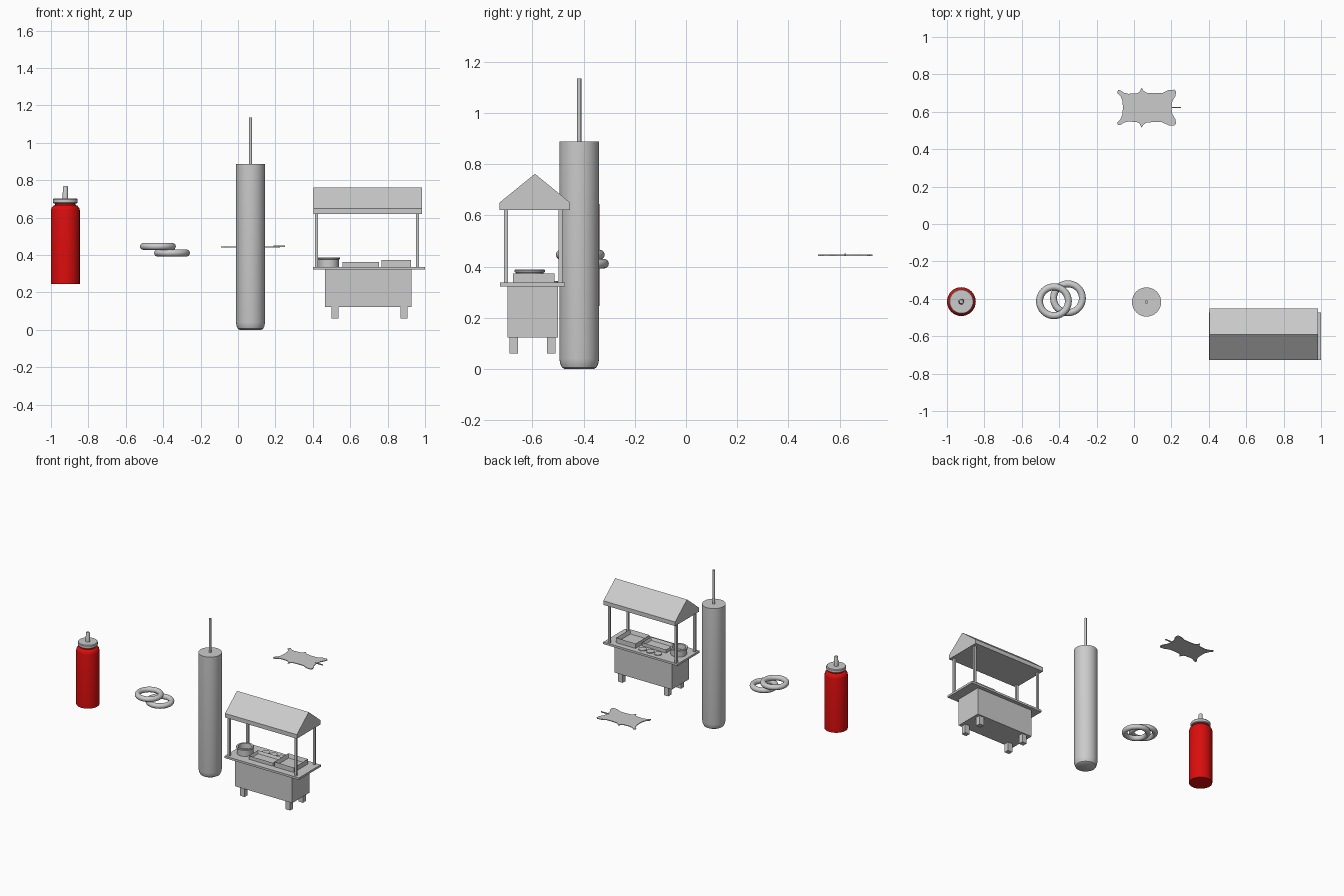
import bpy, bmesh, math
from mathutils import Matrix

cube = bpy.data.objects.get("Cube")
if cube:
    bpy.data.objects.remove(cube, do_unlink=True)


def material(name, colour):
    m = bpy.data.materials.new(name)
    m.use_nodes = True
    m.diffuse_color = colour
    m.node_tree.nodes["Principled BSDF"].inputs["Base Color"].default_value = colour
    return m


GREY = material("light grey", (0.6, 0.6, 0.6, 1))
RED = material("sauce red", (0.7, 0.004, 0.004, 1))


def finish(name, bm, mat=GREY, smooth=False):
    bmesh.ops.recalc_face_normals(bm, faces=bm.faces)
    mesh = bpy.data.meshes.new(name)
    bm.to_mesh(mesh)
    bm.free()
    mesh.materials.append(mat)
    ob = bpy.data.objects.new(name, mesh)
    bpy.context.collection.objects.link(ob)
    if smooth:
        bpy.ops.object.select_all(action='DESELECT')
        ob.select_set(True)
        bpy.context.view_layer.objects.active = ob
        bpy.ops.object.shade_smooth_by_angle(angle=math.radians(35))
    return ob


def box(name, x0, x1, y0, y1, z0, z1):
    bm = bmesh.new()
    size = Matrix.Diagonal((x1 - x0, y1 - y0, z1 - z0, 1))
    place = Matrix.Translation(((x0 + x1) / 2, (y0 + y1) / 2, (z0 + z1) / 2))
    bmesh.ops.create_cube(bm, size=1, matrix=place @ size)
    return finish(name, bm)


def lathe(name, x, y, profile, mat=GREY, steps=32):
    """Spin (radius, height) points around a vertical axis."""
    bm = bmesh.new()
    verts = [bm.verts.new((x + r, y, z)) for r, z in profile]
    edges = [bm.edges.new(pair) for pair in zip(verts, verts[1:])]
    bmesh.ops.spin(bm, geom=verts + edges, cent=(x, y, 0), axis=(0, 0, 1),
                   angle=math.tau, steps=steps)
    bmesh.ops.remove_doubles(bm, verts=bm.verts, dist=0.0002)
    return finish(name, bm, mat, True)


def prism(name, outline, offset):
    """Extrude a flat outline along an offset."""
    bm = bmesh.new()
    face = bm.faces.new([bm.verts.new(p) for p in outline])
    out = bmesh.ops.extrude_face_region(bm, geom=[face], use_keep_orig=True)
    moved = [v for v in out["geom"] if isinstance(v, bmesh.types.BMVert)]
    bmesh.ops.translate(bm, vec=offset, verts=moved)
    return finish(name, bm)


def tray(name, x0, x1, y0, y1, z0, z1, wall=0.012):
    """Open box: inset the top face and push it down."""
    ob = box(name, x0, x1, y0, y1, z0, z1)
    bm = bmesh.new()
    bm.from_mesh(ob.data)
    top = max(bm.faces, key=lambda f: f.calc_center_median().z)
    bmesh.ops.inset_region(bm, faces=[top], thickness=wall)
    bmesh.ops.translate(bm, vec=(0, 0, (z0 - z1) * 0.8), verts=top.verts)
    bm.to_mesh(ob.data)
    bm.free()


# Squeeze bottle
BX, BY = -0.923, -0.415
lathe("bottle_body", BX, BY, [(0, .246), (.077, .246), (.077, .64), (.074, .652),
      (.064, .664), (.055, .667), (.055, .678), (0, .678)], RED)
lathe("bottle_cap", BX, BY, [(0, .676), (.062, .676), (.066, .68), (.066, .697),
      (.062, .702), (.015, .702), (.013, .765), (.01, .77), (0, .77)])

# Pair of overlapping rings
for name, x, y, z in (("upper_ring", -.428, -.413, .446), ("lower_ring", -.353, -.397, .411)):
    loop = [(.077 + .0185 * math.cos(a), z + .0185 * math.sin(a))
            for a in (math.tau * i / 16 for i in range(17))]
    lathe(name, x, y, loop, steps=40)

# Hanging cylinder with rounded foot and rod
CX, CY = .067, -.417
lathe("cylinder_body", CX, CY, [(0, 0), (.058, 0), (.068, .006), (.074, .02),
      (.078, .04), (.078, .888), (0, .888)])
lathe("cylinder_rod", CX, CY, [(0, .88), (.008, .88), (.008, 1.135), (0, 1.135)], steps=12)

# Flat hide, mirrored across its spine
half = [(-.059, 0), (-.062, .036), (-.072, .062), (-.09, .08), (-.085, .094),
        (-.075, .094), (-.055, .08), (-.03, .074), (.012, .077), (.028, .082),
        (.041, .107), (.05, .092), (.066, .08), (.105, .077), (.15, .078),
        (.185, .094), (.215, .096), (.225, .087), (.222, .063), (.205, .035), (.2, 0)]
SPINE, HZ = .622, .441
outline = half + [(x, -y) for x, y in half[-2:0:-1]]
prism("hide", [(x, SPINE + y, HZ) for x, y in outline], (0, 0, .005))
box("hide_tail", .19, .25, SPINE - .003, SPINE + .003, .443, .45)

# Cart body, counter, legs and posts
box("cart_body", .464, .927, -.698, -.5, .123, .323)
box("counter", .4, 1.0, -.726, -.473, .322, .337)
for side, x0 in (("left", .868), ("right", .499)):
    for end, y0 in (("front", -.69), ("back", -.543)):
        box(f"{end}_{side}_leg", x0, x0 + .037, y0, y0 + .034, .06, .125)
for side, x0 in (("left", .953), ("right", .413)):
    for end, y0 in (("front", -.711), ("back", -.498)):
        box(f"{end}_{side}_post", x0, x0 + .016, y0, y0 + .016, .335, .625)

# Gabled roof
gable = [(-.728, .62), (-.453, .62), (-.453, .65), (-.59, .762), (-.728, .65)]
prism("roof", [(.405, y, z) for y, z in gable], (.58, 0, 0))

# Counter goods: pot, trays and discs
lathe("pot", .485, -.61, [(0, .337), (.054, .337), (.054, .376), (.059, .378),
      (.06, .385), (.057, .388), (.046, .387), (.044, .35), (0, .35)])
tray("long_tray", .56, .755, -.675, -.57, .337, .362)
tray("deep_tray", .766, .924, -.675, -.513, .337, .373)
for i in range(3):
    lathe(f"disc_{i + 1}", .595 + .062 * i, -.527,
          [(0, .337), (.027, .337), (.027, .343), (0, .343)], steps=24)
